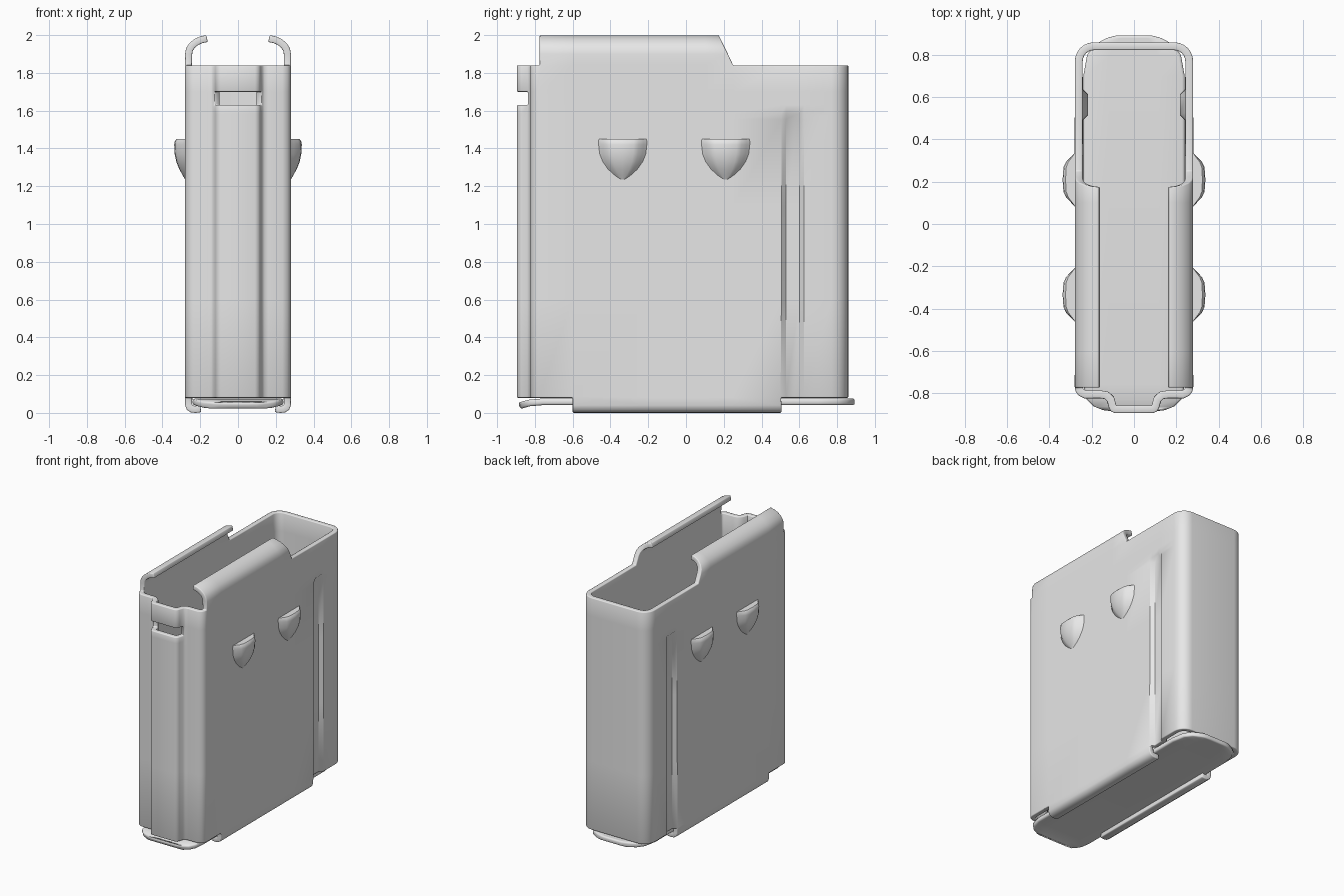
import bpy, bmesh, math

if "Cube" in bpy.data.objects:
    bpy.data.objects.remove(bpy.data.objects["Cube"])

metal = bpy.data.materials.new("grey_metal")
metal.diffuse_color = (0.8, 0.8, 0.8, 1)
metal.use_nodes = True
metal.node_tree.nodes["Principled BSDF"].inputs["Base Color"].default_value = metal.diffuse_color
WALL = 0.037


def grid(bm, rows, skip=lambda pts: False):
    """Skin a list of point rows with quads."""
    for a, b in zip(rows, rows[1:]):
        for i in range(len(a) - 1):
            pts = [a[i], a[i + 1], b[i + 1], b[i]]
            if not skip(pts):
                bm.faces.new([bm.verts.new(p) for p in pts])


def finish(name, bm, outward, mirror=True, wall=None, bevel=0.006):
    """Weld, orient so that outward(face) is positive overall, add modifiers."""
    bmesh.ops.remove_doubles(bm, verts=bm.verts, dist=0.0005)
    bmesh.ops.recalc_face_normals(bm, faces=bm.faces)
    if sum(outward(f) * f.calc_area() for f in bm.faces) < 0:
        bmesh.ops.reverse_faces(bm, faces=bm.faces)
    mesh = bpy.data.meshes.new(name)
    bm.to_mesh(mesh)
    bm.free()
    mesh.materials.append(metal)
    ob = bpy.data.objects.new(name, mesh)
    bpy.context.collection.objects.link(ob)
    if mirror:
        ob.modifiers.new("mirror", 'MIRROR').merge_threshold = 0.001
    if wall:
        s = ob.modifiers.new("wall", 'SOLIDIFY')
        s.thickness = wall
        s.offset = -1
        s.use_even_offset = True
    if bevel:
        b = ob.modifiers.new("rim", 'BEVEL')
        b.width = bevel
        b.segments = 2
        b.limit_method = 'ANGLE'
        b.angle_limit = math.radians(60)
        b.use_clamp_overlap = False
    bpy.ops.object.select_all(action='DESELECT')
    ob.select_set(True)
    bpy.context.view_layer.objects.active = ob
    bpy.ops.object.shade_smooth_by_angle(angle=math.radians(40))
    return ob


# Sheet metal body: right half of the plan outline, front rib to back
outline = [(0, -.895), (.09, -.895), (.108, -.888), (.118, -.872), (.127, -.84),
           (.14, -.828), (.16, -.825), (.235, -.825), (.262, -.812), (.276, -.793)]
outline += [(.28, y) for y in (-.775, -.6, -.2, .1, .25, .505, .53, .60, .625, .77)]
for k in range(1, 7):
    a = math.radians(15 * k)
    outline.append((.19 + .09 * math.cos(a), .77 + .09 * math.sin(a)))
outline.append((0, .86))


def level(z):
    # the long groove is pressed into the side below its upper end
    return [(x - (.025 if .52 < y < .61 and x > .27 and z < 1.57 else 0), y, z)
            for x, y in outline]


def in_slot(pts):
    zs = [p[2] for p in pts]
    return min(zs) > 1.62 and max(zs) < 1.71 and all(p[1] < -.835 for p in pts)


body = bmesh.new()
grid(body, [level(z) for z in (.08, .6, 1.1, 1.555, 1.585, 1.63, 1.70, 1.84)], in_slot)

# Curled feed lips on top, with a sloping back end
lip = [(.28, 1.84), (.28, 1.90), (.275, 1.93), (.258, 1.957),
       (.23, 1.98), (.2, 1.993), (.168, 2.0)]
grid(body, [[(x, y, z) for y in (-.775, -.6, -.2, .1, .25 - .075 * (z - 1.84) / .16)]
            for x, z in lip])

# Curled rails at the bottom that hold the floor plate
rail = [(.28, .08), (.28, .04), (.271, .017), (.25, .003), (.225, 0), (.195, .004)]
grid(body, [[(x, y, z) for y in (-.6, -.2, .1, .25, .505)] for x, z in rail])


def side_out(f):
    c = f.calc_center_median()
    return f.normal.x * c.x + f.normal.y * c.y if .1 < c.z < 1.84 else 0


finish("magazine_body", body, side_out, wall=WALL)

# Floor plate with rounded ends; the front end bends down
plate = bmesh.new()
stations = [(-.889, .10, .052), (-.882, .15, .055), (-.865, .192, .061),
            (-.83, .225, .070), (-.76, .24, .076), (.70, .24, .076),
            (.80, .222, .076), (.85, .185, .076), (.88, .13, .076), (.893, .08, .076)]
grid(plate, [[(w * t, y, z) for t in (-1, -.5, 0, .5, 1)] for y, w, z in stations])
finish("floor_plate", plate, lambda f: f.normal.z, mirror=False, wall=.035, bevel=.01)

# Stop bumps on both sides: flat on top, tapering into the wall below
section = [(-1, 0), (-.85, .3), (-.65, .72), (-.45, .93), (0, 1),
           (.45, .93), (.65, .72), (.85, .3), (1, 0)]
# height, half width, projection
heights = [(1.450, .128, .046), (1.440, .130, .056), (1.42, .130, .060),
           (1.37, .124, .057), (1.33, .108, .049), (1.29, .080, .033),
           (1.26, .048, .016), (1.235, .012, .002)]
for name, yc in (("front_bumps", -.335), ("rear_bumps", .21)):
    bm = bmesh.new()
    rows = [[(.278 + p * h, yc + w * u, z) for u, h in section] for z, w, p in heights]
    grid(bm, rows)
    bm.faces.new([bm.verts.new(p) for p in rows[0]])
    finish(name, bm, lambda f: f.normal.x, bevel=None)
